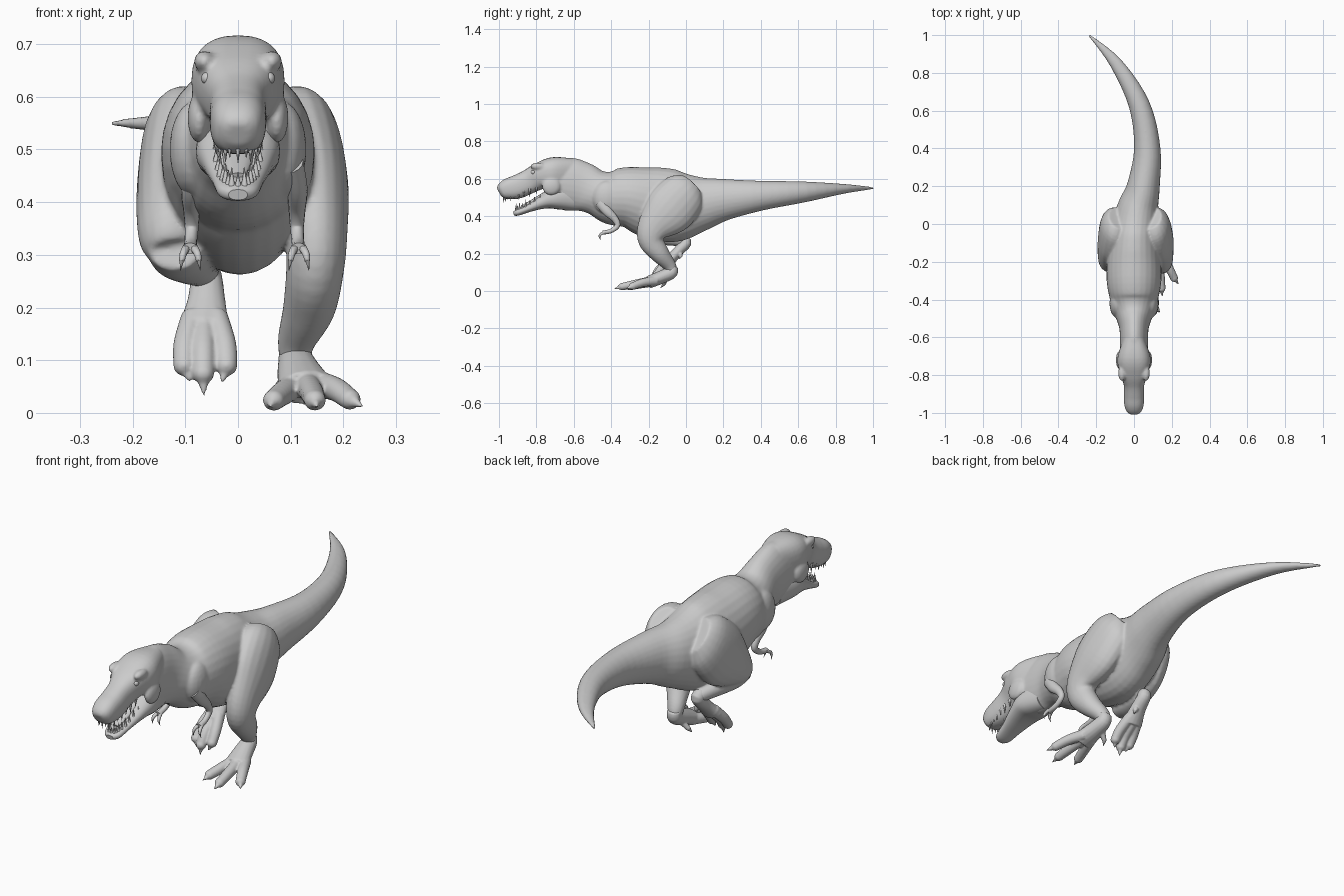
import bpy, bmesh, math
from mathutils import Vector, Matrix


def spline(rows, steps):
    # Catmull-Rom through rows of (x, y, z, half width, half depth)
    out = []
    for i in range(len(rows) - 1):
        p0, p1 = rows[max(i - 1, 0)], rows[i]
        p2, p3 = rows[i + 1], rows[min(i + 2, len(rows) - 1)]
        for s in range(steps):
            t = s / steps
            out.append([0.5 * (2 * b + (c - a) * t + (2 * a - 5 * b + 4 * c - d) * t * t
                               + (3 * b - a - 3 * c + d) * t ** 3)
                        for a, b, c, d in zip(p0, p1, p2, p3)])
    out.append(list(rows[-1]))
    return out


def loft(bm, rows, n=20, steps=5, power=2.0):
    # closed tube whose rings stand square to the path
    pts = spline(rows, steps)
    pos = [Vector(p[:3]) for p in pts]
    rings = []
    for i, p in enumerate(pts):
        t = (pos[min(i + 1, len(pos) - 1)] - pos[max(i - 1, 0)]).normalized()
        side = Vector((1, 0, 0))
        side = (side - t * side.dot(t)).normalized()
        up = side.cross(t)
        ring = []
        for k in range(n):
            a = 2 * math.pi * k / n
            c, s = math.cos(a), math.sin(a)
            u = math.copysign(abs(c) ** (2 / power), c) * max(p[3], 0.001)
            v = math.copysign(abs(s) ** (2 / power), s) * max(p[4], 0.001)
            ring.append(bm.verts.new(pos[i] + side * u + up * v))
        rings.append(ring)
    for r0, r1 in zip(rings, rings[1:]):
        for k in range(n):
            bm.faces.new((r0[k], r0[(k + 1) % n], r1[(k + 1) % n], r1[k]))
    bm.faces.new(rings[0])
    bm.faces.new(rings[-1])


def ball(bm, c, r):
    m = Matrix.Translation(c) @ Matrix.Diagonal((*r, 1))
    bmesh.ops.create_uvsphere(bm, u_segments=20, v_segments=12, radius=1, matrix=m)


def spike(bm, base, tip, r):
    d = Vector(tip) - Vector(base)
    m = Matrix.Translation((Vector(base) + Vector(tip)) / 2) @ d.to_track_quat('Z', 'Y').to_matrix().to_4x4()
    bmesh.ops.create_cone(bm, cap_ends=True, segments=8, radius1=r, radius2=0.0005, depth=d.length, matrix=m)


def finish(bm, name, voxel=None):
    bmesh.ops.recalc_face_normals(bm, faces=bm.faces)
    for f in bm.faces:
        f.smooth = len(f.verts) < 6
    me = bpy.data.meshes.new(name)
    bm.to_mesh(me)
    bm.free()
    ob = bpy.data.objects.new(name, me)
    bpy.context.collection.objects.link(ob)
    if voxel:
        r = ob.modifiers.new("fuse", 'REMESH')
        r.mode, r.voxel_size, r.use_smooth_shade = 'VOXEL', voxel, True
        s = ob.modifiers.new("soften", 'SMOOTH')
        s.factor, s.iterations = 0.5, 6
    return ob


# body: tail, torso and neck, fused with skull and legs
bm = bmesh.new()
loft(bm, [(-.238, 1.0, .55, .006, .006), (-.095, .85, .547, .034, .025),
          (.028, .63, .53, .056, .056), (.07, .4, .51, .07, .08),
          (.05, .2, .488, .087, .113), (.02, .08, .467, .11, .147),
          (.005, -.05, .455, .13, .192), (0, -.18, .472, .142, .192),
          (0, -.3, .5, .145, .165), (0, -.4, .503, .127, .147),
          (0, -.48, .527, .1, .12), (0, -.55, .555, .078, .132),
          (0, -.63, .572, .075, .142), (0, -.72, .58, .075, .118)], n=28)
# skull
loft(bm, [(0, -.62, .62, .06, .09), (0, -.71, .63, .088, .086),
          (0, -.78, .615, .078, .072), (0, -.84, .585, .056, .065),
          (0, -.9, .558, .054, .064), (0, -.95, .546, .052, .057),
          (0, -.985, .534, .042, .043), (0, -.999, .527, .022, .024)], n=28, power=2.5)
for s in (-1, 1):
    ball(bm, (s * .064, -.79, .667), (.02, .042, .02))     # brow ridge
    ball(bm, (s * .074, -.72, .56), (.022, .05, .048))     # cheek
    ball(bm, (s * .085, -.42, .5), (.045, .08, .09))       # shoulder
# planted leg
loft(bm, [(.09, .03, .56, .06, .08), (.11, -.01, .52, .08, .125),
          (.135, -.09, .43, .075, .135), (.148, -.17, .34, .06, .092),
          (.146, -.185, .27, .055, .07), (.135, -.14, .2, .05, .052),
          (.112, -.09, .14, .037, .036), (.108, -.075, .105, .03, .03)])
# raised leg
loft(bm, [(-.08, .03, .56, .06, .08), (-.1, -.01, .52, .078, .125),
          (-.12, -.09, .43, .072, .135), (-.125, -.185, .34, .065, .08),
          (-.122, -.21, .305, .05, .05)])
loft(bm, [(-.12, -.235, .31, .05, .04), (-.112, -.17, .3, .055, .048),
          (-.09, -.09, .283, .043, .04), (-.062, .0, .265, .028, .028)])
finish(bm, "body", 0.006)

# lower jaw
bm = bmesh.new()
loft(bm, [(0, -.6, .5, .06, .07), (0, -.7, .497, .08, .06),
          (0, -.77, .474, .068, .036), (0, -.84, .443, .05, .021),
          (0, -.9, .42, .038, .017), (0, -.922, .414, .018, .01)], n=24, power=2.4)
finish(bm, "lower_jaw")

# tongue
bm = bmesh.new()
loft(bm, [(0, -.74, .525, .035, .015), (0, -.82, .478, .028, .012), (0, -.88, .45, .014, .006)], n=12)
finish(bm, "tongue")

# teeth in two U-shaped rows
for name, count, back, reach, width, z0, slope, dz in (
        ("upper_teeth", 19, -.80, .175, .046, .52, .2, -.046),
        ("lower_teeth", 17, -.78, .13, .046, .422, .42, .044)):
    bm = bmesh.new()
    for i in range(count):
        a = math.pi * i / (count - 1)
        c = math.cos(a)
        x = math.copysign(abs(c) ** .6, c) * width
        y = back - math.sin(a) ** .9 * reach
        if dz > 0:
            x *= 1 - .3 * (back - y) / reach
        z = z0 + slope * (y - back + reach)
        size = 1 if i % 2 else .8
        spike(bm, (x, y, z), (x * .97, y, z + dz * size), .0075)
    finish(bm, name)

# eyes
bm = bmesh.new()
for s in (-1, 1):
    ball(bm, (s * .058, -.816, .635), (.012, .013, .012))
finish(bm, "eyes")

# arms with two clawed fingers
for s, name in ((-1, "left_arm"), (1, "right_arm")):
    bm = bmesh.new()
    cx = .012 + s * .1
    loft(bm, [(cx - s * .01, -.46, .475, .022, .03), (cx, -.42, .425, .02, .026),
              (cx, -.38, .385, .016, .019), (cx, -.367, .35, .013, .015),
              (cx + s * .002, -.4, .322, .012, .012), (cx + s * .003, -.445, .312, .014, .011)], n=14)
    for d in (-.013, .014):
        hx = cx + s * .003
        loft(bm, [(hx + d * .5, -.435, .314, .008, .008), (hx + d, -.458, .302, .007, .007),
                  (hx + d * 1.2, -.462, .288, .005, .005)], n=10, steps=3)
        spike(bm, (hx + d * 1.2, -.463, .291), (hx + d * 1.4, -.457, .27), .005)
    finish(bm, name)


def foot(name, shank, toes, hallux):
    # instep, three front toes with claws, one small back toe
    bm = bmesh.new()
    loft(bm, shank, n=16)
    for base, mid, end, tip in toes:
        loft(bm, [(*base, .024, .026), (*mid, .023, .023), (*end, .021, .02)], n=14)
        ball(bm, end, (.021, .022, .02))
        spike(bm, end, tip, .017)
    loft(bm, [(*hallux[0], .014, .014), (*hallux[1], .011, .011)], n=10)
    spike(bm, hallux[1], hallux[2], .01)
    finish(bm, name, 0.004)


foot("right_foot",
     [(.108, -.07, .13, .03, .026), (.11, -.078, .1, .034, .034),
      (.117, -.13, .075, .043, .035), (.13, -.2, .047, .055, .034)],
     [((.105, -.17, .05), (.085, -.24, .037), (.068, -.3, .024), (.06, -.345, .01)),
      ((.13, -.18, .055), (.14, -.27, .038), (.146, -.34, .024), (.15, -.39, .01)),
      ((.15, -.16, .055), (.185, -.23, .045), (.212, -.285, .026), (.24, -.325, .01))],
     ((.09, -.11, .06), (.07, -.12, .035), (.062, -.14, .012)))
foot("left_foot",
     [(-.065, -.02, .275, .028, .026), (-.06, .0, .258, .03, .03),
      (-.06, -.045, .21, .037, .028), (-.065, -.09, .16, .05, .03)],
     [((-.042, -.075, .18), (-.026, -.125, .13), (-.022, -.155, .09), (-.032, -.172, .052)),
      ((-.065, -.08, .17), (-.066, -.14, .12), (-.066, -.17, .075), (-.065, -.18, .028)),
      ((-.085, -.075, .18), (-.1, -.125, .13), (-.102, -.155, .09), (-.09, -.172, .055))],
     ((-.045, -.04, .205), (-.03, -.025, .19), (-.03, -.04, .165)))
